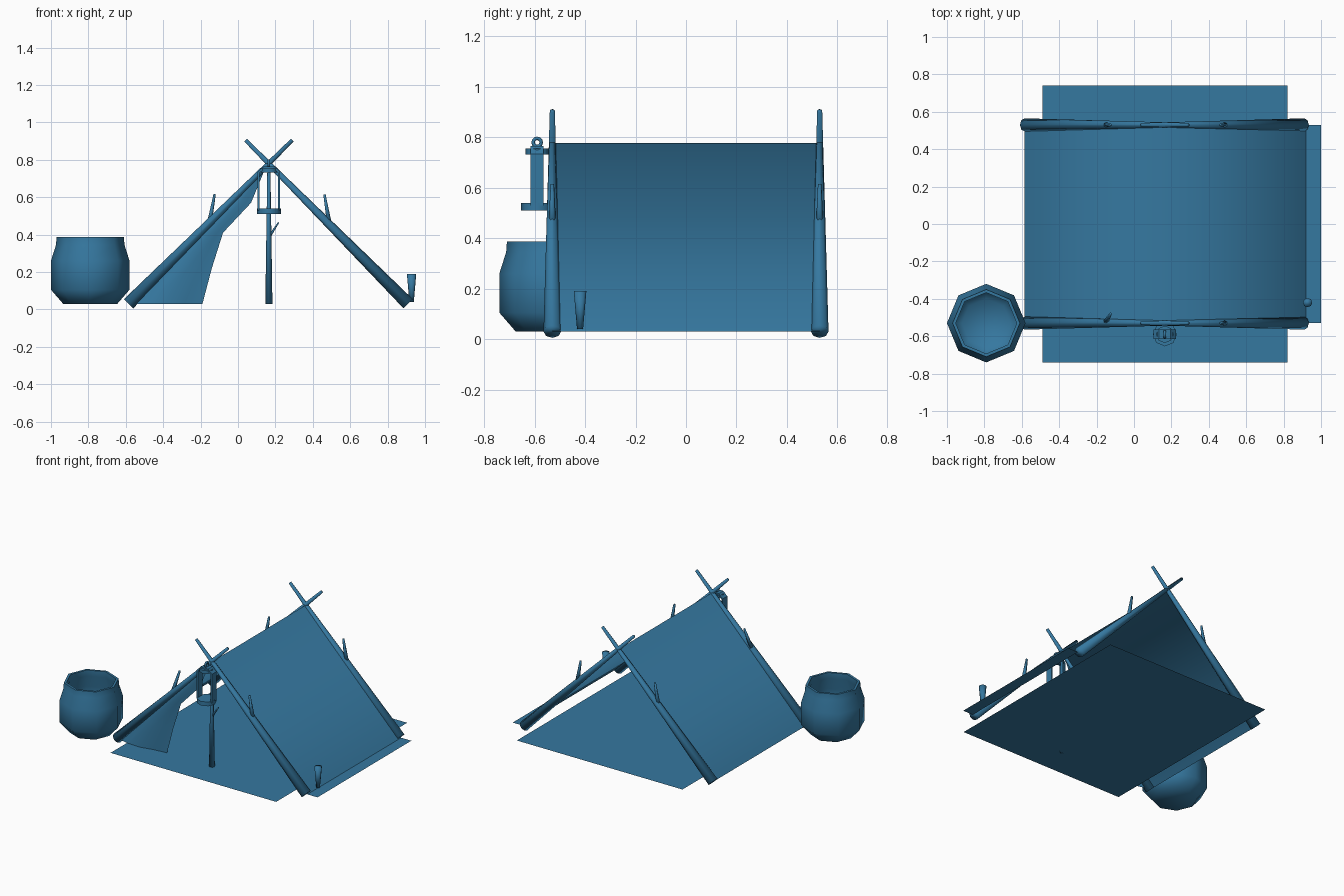
import bpy, bmesh, math
from mathutils import Vector

if "Cube" in bpy.data.objects:
    bpy.data.objects.remove(bpy.data.objects["Cube"])

blue = bpy.data.materials.new("blue")
blue.diffuse_color = (0.036, 0.188, 0.352, 1)
blue.use_nodes = True
blue.node_tree.nodes["Principled BSDF"].inputs["Base Color"].default_value = blue.diffuse_color


def make(name, verts, faces, angle=None):
    me = bpy.data.meshes.new(name)
    me.from_pydata([tuple(v) for v in verts], [], faces)
    bm = bmesh.new()
    bm.from_mesh(me)
    bmesh.ops.recalc_face_normals(bm, faces=bm.faces)
    bm.to_mesh(me)
    bm.free()
    me.materials.append(blue)
    ob = bpy.data.objects.new(name, me)
    bpy.context.collection.objects.link(ob)
    if angle:
        bpy.ops.object.select_all(action='DESELECT')
        ob.select_set(True)
        bpy.context.view_layer.objects.active = ob
        bpy.ops.object.shade_smooth_by_angle(angle=math.radians(angle))
    return ob


def stick(name, a, b, r1, r2, n=8):
    """Tapered round stick from a to b."""
    a, b = Vector(a), Vector(b)
    q = (b - a).to_track_quat('Z', 'Y')
    verts = []
    for p, r in ((a, r1), (b, r2)):
        for i in range(n):
            t = 2 * math.pi * i / n
            verts.append(p + q @ Vector((r * math.cos(t), r * math.sin(t), 0)))
    faces = [(i, (i + 1) % n, n + (i + 1) % n, n + i) for i in range(n)]
    faces += [tuple(range(n)), tuple(range(n, 2 * n))]
    return make(name, verts, faces, 170)


def lathe(name, profile, centre, angle, n=8):
    """Closed turned shape from (radius, z) points, capped at both ends."""
    cx, cy = centre
    verts = [(cx + r * math.cos(2 * math.pi * i / n), cy + r * math.sin(2 * math.pi * i / n), z)
             for r, z in profile for i in range(n)]
    m = len(profile)
    faces = [(k * n + i, k * n + (i + 1) % n, (k + 1) * n + (i + 1) % n, (k + 1) * n + i)
             for k in range(m - 1) for i in range(n)]
    faces += [tuple(range(n)), tuple(range((m - 1) * n, m * n))]
    return make(name, verts, faces, angle)


# ground sheet
make("ground_sheet", [(-0.49, -0.74, 0.03), (0.82, -0.74, 0.03),
                      (0.82, 0.74, 0.03), (-0.49, 0.74, 0.03)], [(0, 1, 2, 3)])

# canvas over the ridge, and the hem lying on the ground to the right
make("tent_canvas", [(x, y, z) for x, z in ((-0.585, 0.03), (0.165, 0.777), (0.92, 0.03))
                     for y in (-0.53, 0.53)], [(0, 1, 3, 2), (2, 3, 5, 4)], 120)
make("canvas_hem", [(0.92, -0.53, 0.03), (1.0, -0.53, 0.03),
                    (1.0, 0.53, 0.03), (0.92, 0.53, 0.03)], [(0, 1, 2, 3)])

# gathered door flap: (z, left x, right x) rows with a soft forward wave
rows = [(0.03, -0.585, -0.19), (0.22, -0.395, -0.14), (0.41, -0.205, -0.08),
        (0.57, -0.045, 0.07), (0.74, 0.125, 0.14)]
wave = [0, -0.025, -0.03, -0.01, 0]
make("door_flap", [(l + (r - l) * j / 4, -0.53 + wave[j] * (r - l) / 0.4, z)
                   for z, l, r in rows for j in range(5)],
     [(k * 5 + j, k * 5 + j + 1, k * 5 + j + 6, k * 5 + j + 5)
      for k in range(4) for j in range(4)], 60)

# crossed pole pairs with side twigs
for side, y in (("front", -0.53), ("back", 0.53)):
    stick(side + "_pole_left", (-0.585, y, 0.03), (0.29, y, 0.905), 0.035, 0.01)
    stick(side + "_pole_right", (0.91, y, 0.03), (0.04, y, 0.905), 0.035, 0.01)
    lean = 0.05 if side == "front" else 0
    stick(side + "_twig_left", (-0.155, y, 0.45), (-0.125, y + lean, 0.615), 0.015, 0.007, 6)
    stick(side + "_twig_right", (0.49, y, 0.45), (0.462, y, 0.615), 0.015, 0.007, 6)

# upright pole in the doorway
stick("door_pole", (0.165, -0.53, 0.03), (0.165, -0.53, 0.77), 0.019, 0.008)
stick("door_pole_twig", (0.165, -0.53, 0.385), (0.217, -0.53, 0.465), 0.009, 0.004, 6)

# peg in the hem
stick("peg", (0.928, -0.42, 0.04), (0.928, -0.42, 0.19), 0.012, 0.025)

# open pot
lathe("pot", [(0.145, 0.03), (0.21, 0.105), (0.21, 0.26), (0.183, 0.345), (0.18, 0.387),
              (0.163, 0.387), (0.163, 0.345), (0.19, 0.26), (0.19, 0.115), (0.13, 0.05)],
      (-0.79, -0.53), 80)

# lantern: base, cap, strap frame, hanging ring
LX, LY = 0.165, -0.59
lathe("lantern_base", [(0.064, 0.51), (0.064, 0.54)], (LX, LY), 60)
lathe("lantern_cap", [(0.046, 0.733), (0.046, 0.755)], (LX, LY), 60)
outer = [(0.06, 0.53), (0.06, 0.735), (0.03, 0.765)]
inner = [(0.05, 0.53), (0.05, 0.73), (0.025, 0.752)]
loop = outer + [(-x, z) for x, z in reversed(outer)] + [(-x, z) for x, z in inner] + inner[::-1]
n = len(loop)
opp = [11 - i for i in range(6)]
make("lantern_strap", [(LX + x, LY + s, z) for s in (-0.026, 0.026) for x, z in loop],
     [(i, (i + 1) % n, n + (i + 1) % n, n + i) for i in range(n)]
     + [(o + i, o + i + 1, o + opp[i + 1], o + opp[i]) for o in (0, n) for i in range(5)])
bpy.ops.mesh.primitive_torus_add(major_radius=0.016, minor_radius=0.007, major_segments=12,
                                 minor_segments=6, location=(LX, LY, 0.78),
                                 rotation=(0, math.pi / 2, 0))
ring = bpy.context.object
ring.name = "lantern_ring"
ring.data.materials.append(blue)
bpy.ops.object.shade_smooth()
